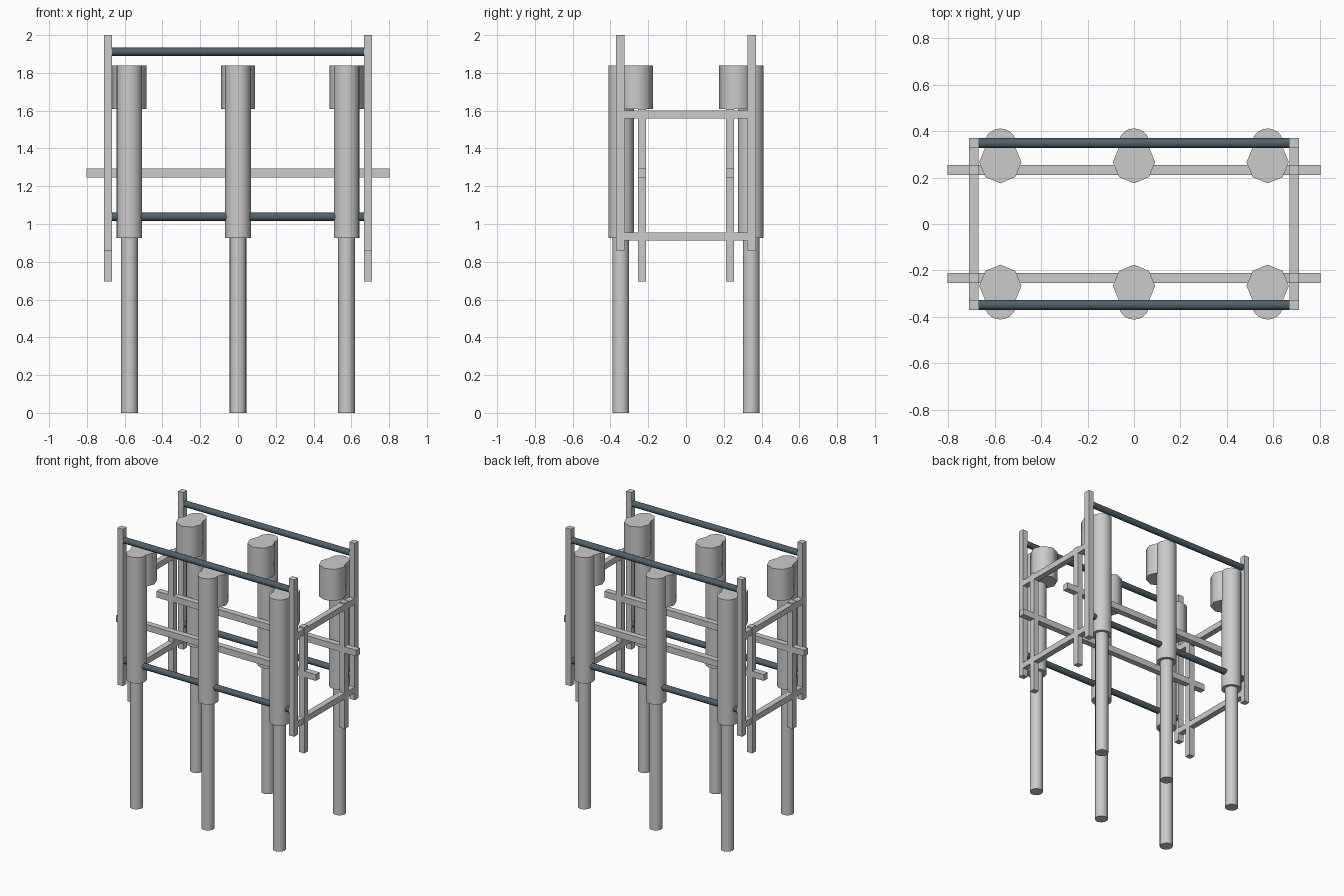
import bpy
import math

if "Cube" in bpy.data.objects:
    bpy.data.objects.remove(bpy.data.objects["Cube"])

dark = bpy.data.materials.new("dark_rod")
dark.diffuse_color = (0.08, 0.12, 0.145, 1)
dark.use_nodes = True
dark.node_tree.nodes["Principled BSDF"].inputs["Base Color"].default_value = dark.diffuse_color


def box(name, x, y, z):
    """Box from (min, max) ranges on each axis."""
    bpy.ops.mesh.primitive_cube_add(size=1, location=[sum(r) / 2 for r in (x, y, z)])
    ob = bpy.context.object
    ob.name = name
    ob.scale = [r[1] - r[0] for r in (x, y, z)]
    bpy.ops.object.transform_apply(location=False, rotation=False, scale=True)
    return ob


def cylinder(name, radius, x, y, z0, z1, sides):
    """Upright smooth cylinder between two heights."""
    bpy.ops.mesh.primitive_cylinder_add(vertices=sides, radius=radius, depth=z1 - z0,
                                        location=(x, y, (z0 + z1) / 2))
    bpy.context.object.name = name
    bpy.ops.object.shade_smooth_by_angle(angle=math.radians(50))


def rod(name, y, z):
    """Dark round rod along x."""
    bpy.ops.mesh.primitive_cylinder_add(vertices=16, radius=0.022, depth=1.34,
                                        location=(0, y, z), rotation=(0, math.pi / 2, 0))
    ob = bpy.context.object
    ob.name = name
    bpy.ops.object.shade_smooth_by_angle(angle=math.radians(50))
    ob.data.materials.append(dark)


def around(c, half=0.0215):
    return (c - half, c + half)


for s in (-1, 1):
    # Three posts per long side: thin leg, thick sleeve, octagonal head
    for x in (-0.575, 0, 0.575):
        cylinder("leg", 0.0445, x, s * 0.345, 0, 0.93, 16)
        cylinder("sleeve", 0.068, x, s * 0.343, 0.925, 1.84, 20)
        cylinder("head", 0.091, x, s * 0.266, 1.61, 1.84, 8)

    # Dark rods and long carrying bar
    rod("upper_rod", s * 0.348, 1.912)
    rod("lower_rod", s * 0.348, 1.038)
    box("long_bar", (-0.803, 0.803), around(s * 0.232), around(1.27, 0.023))

    # End frames
    for e in (-1, 1):
        ex = around(e * 0.689)
        box("outer_upright", ex, around(s * 0.348), (0.86, 2.0))
        box("inner_upright", ex, around(s * 0.232), (0.695, 1.61))

for e in (-1, 1):
    for z in (1.579, 0.934):
        box("cross_bar", around(e * 0.689, 0.021), (-0.33, 0.33), around(z))
